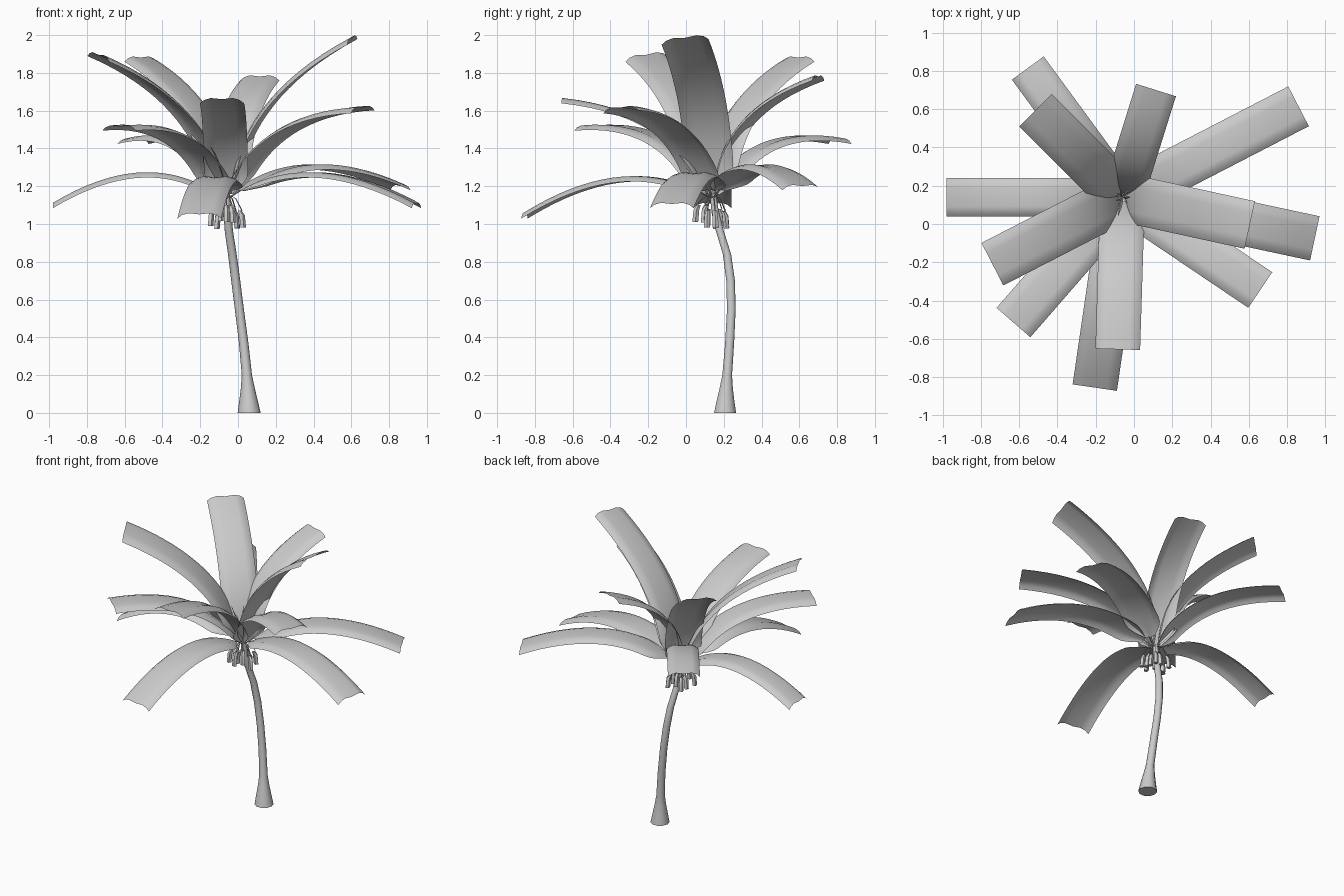
import bpy, math, random
from mathutils import Vector

if "Cube" in bpy.data.objects:
    bpy.data.objects.remove(bpy.data.objects["Cube"])

random.seed(4)
grey = bpy.data.materials.new("plain_grey")
grey.diffuse_color = (0.6, 0.6, 0.6, 1)
grey.use_nodes = True
grey.node_tree.nodes["Principled BSDF"].inputs["Base Color"].default_value = grey.diffuse_color
CROWN = Vector((-0.06, 0.14, 1.16))
UP = Vector((0, 0, 1))


def make(name, verts, faces):
    me = bpy.data.meshes.new(name)
    me.from_pydata([tuple(v) for v in verts], [], faces)
    me.materials.append(grey)
    for p in me.polygons:
        p.use_smooth = True
    ob = bpy.data.objects.new(name, me)
    bpy.context.collection.objects.link(ob)
    bpy.context.view_layer.objects.active = ob
    ob.select_set(True)
    bpy.ops.object.shade_smooth_by_angle(angle=math.radians(62))
    ob.select_set(False)
    return ob


def tube(name, rings, sides):
    """Closed tube through (x, y, z, radius) rings."""
    verts, faces = [], []
    for x, y, z, r in rings:
        for k in range(sides):
            a = 2 * math.pi * k / sides
            verts.append((x + r * math.cos(a), y + r * math.sin(a), z))
    up = 1 if rings[-1][2] > rings[0][2] else -1
    for i in range(len(rings) - 1):
        for k in range(sides):
            a, b = i * sides + k, i * sides + (k + 1) % sides
            faces.append((a, b, b + sides, a + sides)[::up])
    n = len(verts)
    faces.append(tuple(range(sides))[::-up])
    faces.append(tuple(range(n - sides, n))[::up])
    return make(name, verts, faces)


# Arched cross-section of a frond: (across, drop)
SECTION = [(-1, -0.031), (-0.8, -0.013), (-0.5, -0.003), (0, -0.009),
           (0.5, -0.003), (0.8, -0.013), (1, -0.031)]


def frond(name, tip, half, roll):
    """Wide leaf sheet arching from the crown to its squarely cut tip."""
    tip = Vector(tip)
    low = tip.z < 1.3
    flat = Vector((tip.x - CROWN.x, tip.y - CROWN.y, 0)).normalized()
    start = CROWN + flat * (0.08 if low else 0.02) + UP * (0.02 if low else 0)
    chord = tip - start
    side = UP.cross(flat)
    up = chord.normalized().cross(side)
    ctrl = start + chord * 0.41 + up * (0.25 if low else 0.28)
    verts, faces, rows, cols = [], [], 20, len(SECTION)
    for i in range(rows + 1):
        t = (i / rows) ** 1.3
        p = start * (1 - t) ** 2 + ctrl * 2 * t * (1 - t) + tip * t * t
        tan = ((ctrl - start) * (1 - t) + (tip - ctrl) * t).normalized()
        nor = tan.cross(side).lerp(UP, t)
        w = 0.25 + 0.75 * math.sin(min(t / 0.16, 1) * math.pi / 2)
        for u, d in SECTION:
            verts.append(p + side * (u * half * w) + nor * (d * w + u * roll * w))
    for i in range(rows):
        for j in range(cols - 1):
            a = i * cols + j
            faces.append((a, a + cols, a + cols + 1, a + 1))
    make(name, verts, faces)
    if low:   # thin stalk joining a drooping frond to the crown
        tube(name + "_stalk", [(CROWN.x, CROWN.y, CROWN.z - 0.03, 0.006),
                               (start.x, start.y, start.z, 0.006)], 5)


# Trunk: flared foot and gentle bend
tube("trunk", [(0.059, 0.207, 0, 0.061), (0.056, 0.209, 0.06, 0.05),
               (0.052, 0.213, 0.13, 0.037), (0.047, 0.218, 0.2, 0.027),
               (0.03, 0.231, 0.37, 0.025), (0.007, 0.24, 0.55, 0.024),
               (-0.012, 0.236, 0.7, 0.024), (-0.03, 0.217, 0.84, 0.023),
               (-0.048, 0.18, 0.96, 0.022), (-0.056, 0.155, 1.06, 0.021),
               (-0.06, 0.14, 1.18, 0.016)], 10)

# Fronds: tip x, y, z, half width and sideways roll
FRONDS = [(-0.98, 0.14, 1.115, 0.10, 0), (-0.74, -0.21, 1.905, 0.125, -0.015),
          (-0.63, -0.515, 1.525, 0.117, 0), (-0.205, -0.855, 1.06, 0.117, 0),
          (-0.085, -0.655, 1.67, 0.117, 0), (0.66, -0.345, 1.625, 0.112, 0.008),
          (0.945, -0.075, 1.115, 0.118, 0), (0.605, -0.005, 1.995, 0.127, 0.015),
          (0.86, 0.615, 1.21, 0.117, 0), (0.115, 0.70, 1.79, 0.109, 0),
          (-0.555, 0.815, 1.455, 0.103, 0), (-0.515, 0.595, 1.89, 0.12, 0)]
for n, (x, y, z, w, roll) in enumerate(FRONDS):
    frond(f"frond_{n + 1}", (x, y, z), w, roll)

# Hanging pods with thin stalks below the crown
for k in range(10):
    a = 2 * math.pi * k / 10 + 0.3
    r = 0.085 if k % 2 else 0.05
    c, s = math.cos(a), math.sin(a)
    x, y = CROWN.x + r * c, CROWN.y + r * s
    top = random.uniform(1.06, 1.11)
    tube(f"pod_{k + 1}", [(x - 0.012 * c, y - 0.012 * s, top, 0.011), (x, y, top - 0.025, 0.016),
                          (x + 0.006 * c, y + 0.006 * s, top - 0.09, 0.016)], 5)
    tube(f"pod_stalk_{k + 1}", [(x, y, top, 0.003),
                                (CROWN.x + 0.6 * r * c, CROWN.y + 0.6 * r * s, 1.135, 0.003),
                                (CROWN.x, CROWN.y, 1.16, 0.003)], 4)

# Thin young shoots rising from the crown
for k in range(7):
    a = 2 * math.pi * k / 7
    h = random.uniform(0.15, 0.29)
    d = 0.1 if k % 2 else 0.04
    c, s = math.cos(a), math.sin(a)
    tube(f"shoot_{k + 1}", [(CROWN.x, CROWN.y, 1.15, 0.006),
                            (CROWN.x + d * 0.5 * c, CROWN.y + d * 0.5 * s, 1.15 + h * 0.6, 0.008),
                            (CROWN.x + d * c, CROWN.y + d * s, 1.15 + h, 0.001)], 4)
